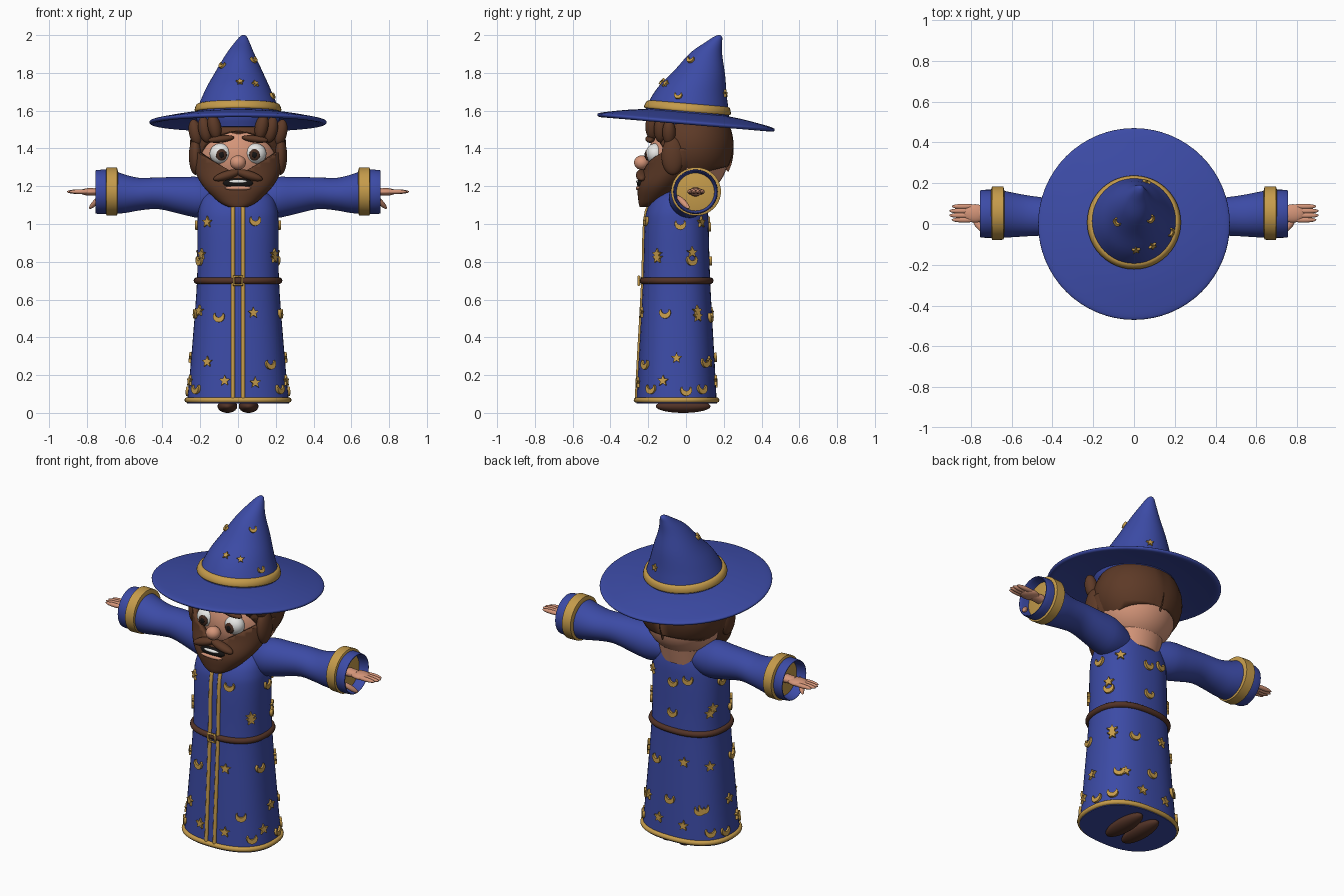
import bpy, bmesh, math
from mathutils import Vector, Euler
from mathutils.bvhtree import BVHTree

cube = bpy.data.objects.get("Cube")
if cube:
    bpy.data.objects.remove(cube)


def material(name, rgb):
    m = bpy.data.materials.new(name)
    m.use_nodes = True
    m.diffuse_color = (*rgb, 1)
    m.node_tree.nodes["Principled BSDF"].inputs["Base Color"].default_value = (*rgb, 1)
    return m


BLUE = material("robe blue", (0.045, 0.07, 0.38))
GOLD = material("gold trim", (0.56, 0.33, 0.07))
SKIN = material("skin", (0.66, 0.3, 0.19))
HAIR = material("hair brown", (0.11, 0.042, 0.02))
LEATHER = material("leather brown", (0.085, 0.033, 0.02))
WHITE = material("eye white", (0.85, 0.85, 0.83))
IRIS = material("iris brown", (0.06, 0.025, 0.015))
DARK = material("pupil black", (0.008, 0.007, 0.007))


def finish(name, bm, mat):
    bmesh.ops.recalc_face_normals(bm, faces=bm.faces)
    mesh = bpy.data.meshes.new(name)
    bm.to_mesh(mesh)
    bm.free()
    mesh.materials.append(mat)
    obj = bpy.data.objects.new(name, mesh)
    bpy.context.collection.objects.link(obj)
    bpy.ops.object.select_all(action='DESELECT')
    obj.select_set(True)
    bpy.context.view_layer.objects.active = obj
    bpy.ops.object.shade_smooth_by_angle(angle=math.radians(50))
    return obj


def ease(rings, steps):
    """Catmull-Rom subdivision of a list of ring tuples."""
    out = []
    for i in range(len(rings) - 1):
        a, b, c, d = (rings[max(0, min(len(rings) - 1, i + k))] for k in (-1, 0, 1, 2))
        for s in range(steps):
            t = s / steps
            out.append([q + 0.5 * t * (r - p + t * (2*p - 5*q + 4*r - w + t * (3*(q - r) + w - p)))
                        for p, q, r, w in zip(a, b, c, d)])
    return out + [rings[-1]]


def loft(name, rings, mat, side=0, power=2, steps=5, tilt=0, n=48):
    """Rings are (position, centre, centre, radius, radius); side = +-1 lofts along x."""
    bm = bmesh.new()
    loops = []
    for a, c1, c2, r1, r2 in ease(rings, steps):
        loop = []
        for k in range(n):
            c, s = math.cos(math.tau * k / n), math.sin(math.tau * k / n)
            u = r1 * math.copysign(abs(c) ** (2 / power), c)
            v = r2 * math.copysign(abs(s) ** (2 / power), s)
            loop.append(bm.verts.new((side * a, c1 + u, c2 + v) if side
                                     else (c1 + u, c2 + v, a - tilt * v)))
        loops.append(loop)
    for p, q in zip(loops, loops[1:]):
        for k in range(n):
            bm.faces.new((p[k], p[(k + 1) % n], q[(k + 1) % n], q[k]))
    bm.faces.new(loops[0])
    bm.faces.new(loops[-1])
    return finish(name, bm, mat)


def ball(name, loc, scale, mat, rot=(0, 0, 0)):
    bm = bmesh.new()
    bmesh.ops.create_uvsphere(bm, u_segments=32, v_segments=20, radius=1)
    bmesh.ops.scale(bm, vec=scale, verts=bm.verts)
    bmesh.ops.rotate(bm, matrix=Euler(rot).to_matrix(), verts=bm.verts)
    bmesh.ops.translate(bm, vec=loc, verts=bm.verts)
    return finish(name, bm, mat)


def tube(name, points, radius, mat, cyclic=False):
    cu = bpy.data.curves.new(name, 'CURVE')
    cu.dimensions = '3D'
    cu.bevel_depth, cu.bevel_resolution, cu.use_fill_caps = radius, 3, True
    sp = cu.splines.new('POLY')
    sp.points.add(len(points) - 1)
    for p, co in zip(sp.points, points):
        p.co = (*co, 1)
    sp.use_cyclic_u = cyclic
    cu.materials.append(mat)
    obj = bpy.data.objects.new(name, cu)
    bpy.context.collection.objects.link(obj)
    bpy.ops.object.select_all(action='DESELECT')
    obj.select_set(True)
    bpy.context.view_layer.objects.active = obj
    bpy.ops.object.convert(target='MESH')
    bpy.ops.object.shade_smooth_by_angle(angle=math.radians(50))


def shell(obj, cuts, thickness):
    """Keep the +x half behind the cutting planes, then mirror and thicken it."""
    bm = bmesh.new()
    bm.from_mesh(obj.data)
    for co, no in [((0, 0, 0), (-1, 0, 0))] + cuts:
        bmesh.ops.bisect_plane(bm, geom=bm.verts[:] + bm.edges[:] + bm.faces[:],
                               plane_co=co, plane_no=no, clear_outer=True)
    bm.to_mesh(obj.data)
    bm.free()
    obj.modifiers.new("mirror", 'MIRROR')
    solid = obj.modifiers.new("thickness", 'SOLIDIFY')
    solid.thickness, solid.offset = thickness, -1


def tree_of(obj):
    return BVHTree.FromPolygons([v.co for v in obj.data.vertices],
                                [p.vertices for p in obj.data.polygons])


# Robe with hem, belt and front trim following its surface
robe = loft("robe", [(0.05, 0, -0.05, 0.27, 0.213), (0.3, 0, -0.05, 0.247, 0.2),
                     (0.7, 0, -0.05, 0.217, 0.178), (0.98, 0, -0.05, 0.215, 0.17),
                     (1.08, 0, -0.045, 0.208, 0.16), (1.15, 0, -0.03, 0.18, 0.13),
                     (1.2, 0, 0, 0.1, 0.08)], BLUE, power=2.4)
robe_tree = tree_of(robe)


def around(z, n=64):
    pts = []
    for k in range(n):
        d = Vector((math.cos(math.tau * k / n), math.sin(math.tau * k / n), 0))
        pts.append(robe_tree.ray_cast(d + Vector((0, -0.05, z)), -d)[0])
    return pts


tube("hem_trim", around(0.068), 0.015, GOLD, True)
tube("belt", around(0.7), 0.018, LEATHER, True)
for s, word in ((1, "left"), (-1, "right")):
    tube(word + "_front_trim", [robe_tree.ray_cast(Vector((s * 0.027, -1, 0.07 + k * 0.05)),
                                Vector((0, 1, 0)))[0] for k in range(22)], 0.011, GOLD)
tube("belt_buckle", [(x * 0.022, -0.25, 0.7 + z * 0.022)
                     for x, z in ((-1, -1), (1, -1), (1, 1), (-1, 1))], 0.008, GOLD, True)

# Hat
crown = loft("hat_crown", [(1.5, 0, 0, 0.2, 0.2), (1.58, 0, 0.005, 0.222, 0.222),
                           (1.7, 0, 0.03, 0.178, 0.185), (1.8, 0.005, 0.072, 0.128, 0.135),
                           (1.9, 0.012, 0.108, 0.075, 0.084), (1.96, 0.022, 0.148, 0.04, 0.043),
                           (1.99, 0.028, 0.17, 0.02, 0.022), (2, 0.03, 0.177, 0.006, 0.006)],
             BLUE, tilt=0.085)
loft("hat_brim", [(z, 0, 0, r, r) for r, z in
                  ((0.2, 1.592), (0.3, 1.58), (0.4, 1.562), (0.455, 1.55), (0.47, 1.54),
                   (0.455, 1.527), (0.4, 1.537), (0.3, 1.553), (0.2, 1.562))],
     BLUE, tilt=0.085, steps=3, n=64)
loft("hat_band", [(1.595, 0, 0.008, 0.226, 0.226), (1.605, 0, 0.008, 0.23, 0.23),
                  (1.632, 0, 0.012, 0.22, 0.22), (1.638, 0, 0.014, 0.205, 0.205)],
     GOLD, tilt=0.085, steps=2)

# Star and moon patches
star = [(r * math.sin(k * math.pi / 5), r * math.cos(k * math.pi / 5))
        for k in range(10) for r in [(0.031, 0.014)[k % 2]]]
arc = [math.radians(150 + 24 * k) for k in range(11)]
moon = [(0.031 * math.cos(a), 0.031 * math.sin(a)) for a in arc]
moon += [(0.021 * math.cos(a), 0.016 + 0.021 * math.sin(a)) for a in reversed(arc[1:-1])]


def patch(name, tree, origin, direction, shape, size=1):
    hit, normal = tree.ray_cast(Vector(origin), Vector(direction))[:2]
    if hit is None:
        return
    if normal.dot(Vector(direction)) > 0:
        normal = -normal
    bm = bmesh.new()
    face = bm.faces.new([bm.verts.new((x * size, y * size, -0.012)) for x, y in shape])
    top = bmesh.ops.extrude_face_region(bm, geom=[face])["geom"]
    bmesh.ops.translate(bm, vec=(0, 0, 0.024), verts=[v for v in top if isinstance(v, bmesh.types.BMVert)])
    bmesh.ops.rotate(bm, matrix=normal.to_track_quat('Z', 'Y').to_matrix(), verts=bm.verts)
    bmesh.ops.translate(bm, vec=hit, verts=bm.verts)
    finish(name, bm, GOLD)


faces = [(-0.16, 1.01, star), (0.09, 1.02, moon), (-0.2, 0.81, moon), (0.19, 0.82, star),
         (-0.1, 0.51, moon), (0.08, 0.53, star), (-0.2, 0.54, star), (-0.16, 0.27, star),
         (0.17, 0.26, moon), (-0.22, 0.13, moon), (-0.07, 0.17, star), (0.09, 0.16, star),
         (0.22, 0.13, moon)]
flanks = [(-0.03, 1.0, moon), (0.03, 0.85, star), (-0.15, 0.84, star), (-0.11, 0.53, moon),
          (0.06, 0.51, star), (-0.05, 0.29, star), (0.1, 0.27, moon), (-0.12, 0.17, star),
          (0.0, 0.12, moon)]
backs = [(0, 0.99, moon), (0, 0.81, moon), (0, 0.3, moon)]
for s in (1, -1):
    for x, z, shape in faces + (backs if s < 0 else []):
        patch("robe_patch", robe_tree, (x * s, -s, z), (0, s, 0), shape)
    for y, z, shape in flanks:
        patch("robe_patch", robe_tree, (s, y, z), (-s, 0, 0), shape)
crown_tree = tree_of(crown)
for x, z, shape in ((-0.08, 1.84, moon), (0.01, 1.75, star), (0.09, 1.74, star), (0.08, 1.87, moon)):
    patch("hat_patch", crown_tree, (x, -1, z), (0, 1, 0), shape, 0.7)
patch("hat_patch", crown_tree, (1, -0.04, 1.68), (-1, 0, 0), moon, 0.7)
patch("hat_patch", crown_tree, (0.06, 1, 1.69), (0, -1, 0), star, 0.7)

# Head, hair and beard
ball("head", (0, 0.01, 1.35), (0.222, 0.212, 0.21), SKIN)
loft("neck", [(1.1, 0, 0.02, 0.13, 0.1), (1.28, 0, 0.03, 0.16, 0.14)], SKIN)
hair = ball("hair", (0, 0.03, 1.42), (0.255, 0.222, 0.235), HAIR)
shell(hair, [((0, -0.05, 1.3), (0, -0.22, -0.15)), ((0, 0, 1.25), (0, 0.25, -1))], 0.03)
beard = loft("beard", [(1.09, 0, -0.21, 0.05, 0.035), (1.12, 0, -0.18, 0.105, 0.072),
                       (1.2, 0, -0.13, 0.185, 0.125), (1.3, 0, -0.06, 0.237, 0.165),
                       (1.4, 0, -0.02, 0.252, 0.195)], HAIR)
shell(beard, [((0, 0, 1.26), (-0.55, 0, 1)), ((0, 0.03, 0), (0, 1, 0))], 0.03)

# Face
ball("nose", (0, -0.235, 1.325), (0.042, 0.04, 0.038), SKIN)
ball("mouth", (0, -0.238, 1.215), (0.08, 0.022, 0.028), DARK)
ball("teeth", (0, -0.25, 1.224), (0.05, 0.014, 0.01), WHITE)
ball("lower_lip", (0, -0.25, 1.19), (0.07, 0.016, 0.012), SKIN)
for s, word in ((1, "left"), (-1, "right")):
    ball(word + "_eye", (s * 0.092, -0.162, 1.372), (0.058, 0.05, 0.055), WHITE)
    ball(word + "_iris", (s * 0.088, -0.204, 1.366), (0.029, 0.013, 0.031), IRIS)
    ball(word + "_pupil", (s * 0.087, -0.214, 1.366), (0.014, 0.006, 0.016), DARK)
    ball(word + "_eyebrow", (s * 0.09, -0.19, 1.45), (0.07, 0.025, 0.019), HAIR, (0, s * 0.12, 0))
    ball(word + "_moustache", (s * 0.058, -0.235, 1.258), (0.075, 0.03, 0.024), HAIR, (0, s * 0.3, 0))
    for k in range(3):
        ball(word + "_hair_tuft", (s * (0.125 + 0.05 * k), -0.18 + 0.045 * k, 1.515 - 0.015 * k),
             (0.035, 0.035, 0.07), HAIR, (0, s * 0.2, 0))
    ball(word + "_sideburn", (s * 0.225, -0.07, 1.36), (0.035, 0.06, 0.1), HAIR)

    # Sleeve, cuff and hand
    loft(word + "_sleeve", [(0.1, 0.01, 1.13, 0.08, 0.08), (0.2, 0.015, 1.14, 0.105, 0.108),
                            (0.3, 0.025, 1.15, 0.1, 0.098), (0.42, 0.035, 1.163, 0.093, 0.084),
                            (0.52, 0.04, 1.158, 0.1, 0.086), (0.6, 0.045, 1.16, 0.11, 0.102),
                            (0.67, 0.05, 1.17, 0.117, 0.116), (0.745, 0.05, 1.17, 0.117, 0.116),
                            (0.75, 0.05, 1.17, 0.108, 0.108), (0.7, 0.05, 1.17, 0.1, 0.1),
                            (0.62, 0.05, 1.17, 0.09, 0.09)], BLUE, side=s, steps=3)
    loft(word + "_cuff", [(0.635, 0.053, 1.172, 0.11, 0.105), (0.64, 0.053, 1.172, 0.13, 0.126),
                          (0.695, 0.053, 1.172, 0.132, 0.128), (0.7, 0.053, 1.172, 0.117, 0.116)],
         GOLD, side=s, steps=1)
    loft(word + "_wrist", [(0.6, 0.05, 1.17, 0.035, 0.03), (0.76, 0.05, 1.17, 0.03, 0.02)], SKIN, side=s)
    ball(word + "_palm", (s * 0.78, 0.052, 1.17), (0.06, 0.045, 0.02), SKIN)
    for k in range(4):
        ball(word + "_finger", (s * (0.85 - 0.012 * abs(k - 1.5)), 0.02 + 0.022 * k, 1.171),
             (0.062, 0.013, 0.012), SKIN)
    ball(word + "_thumb", (s * 0.755, -0.015, 1.115), (0.014, 0.016, 0.055), SKIN, (0.6, -s * 0.75, 0))

    # Shoes
    ball(word + "_shoe", (s * 0.056, -0.015, 0.035), (0.052, 0.145, 0.035), LEATHER)
